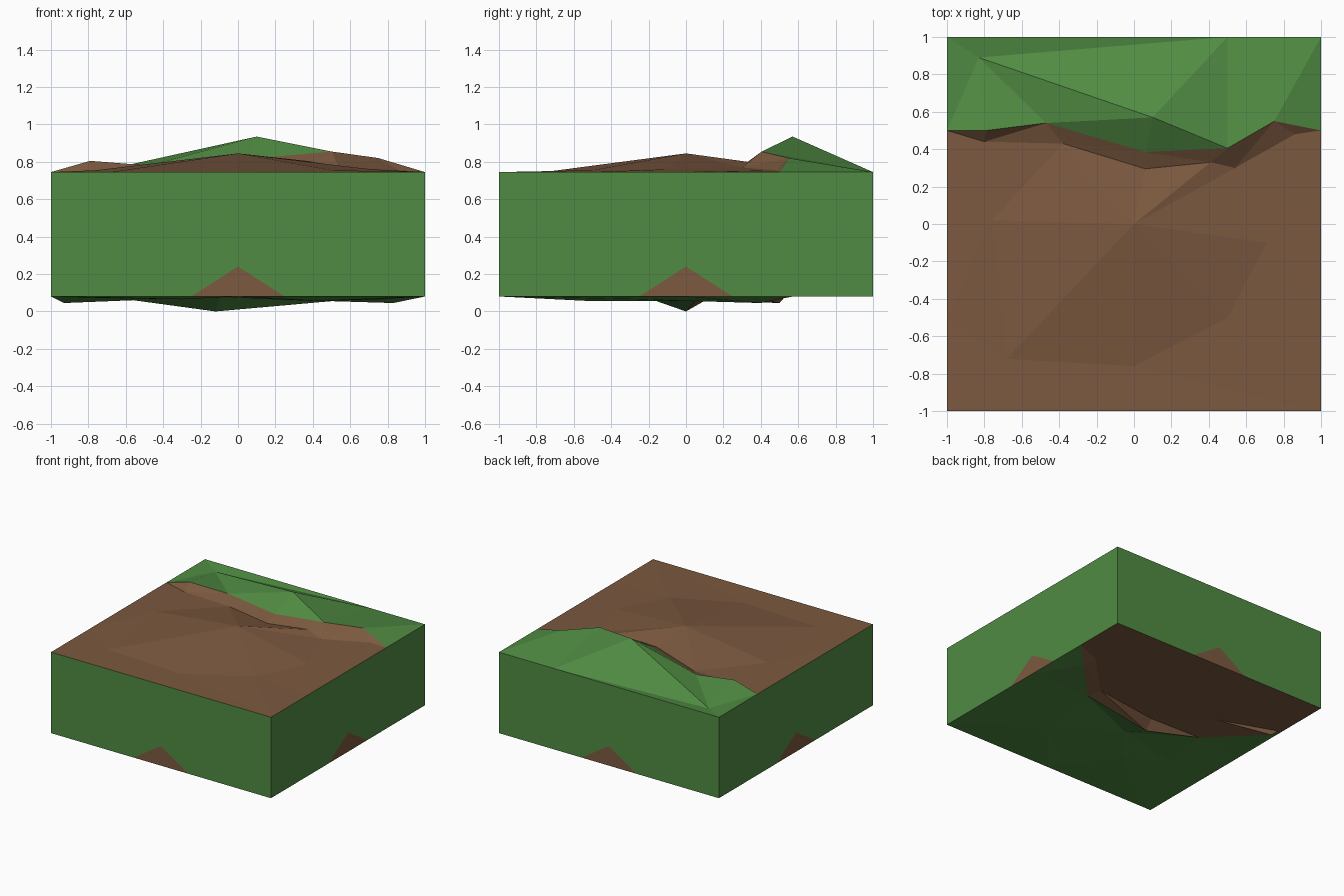
import bpy
from math import pi
from mathutils import Vector, Matrix
from mathutils.geometry import delaunay_2d_cdt

if "Cube" in bpy.data.objects:
    bpy.data.objects.remove(bpy.data.objects["Cube"])

TOP, BASE = 0.745, 0.08


def material(name, rgb):
    m = bpy.data.materials.new(name)
    m.diffuse_color = (*rgb, 1)
    m.use_nodes = True
    m.node_tree.nodes["Principled BSDF"].inputs["Base Color"].default_value = m.diffuse_color
    return m


GRASS = material("grass", (0.08, 0.26, 0.055))
EARTH = material("earth", (0.20, 0.10, 0.05))


def make(name, verts, faces, mats):
    me = bpy.data.meshes.new(name)
    me.from_pydata(verts, [], faces)
    me.materials.append(GRASS)
    me.materials.append(EARTH)
    for p, i in zip(me.polygons, mats):
        p.material_index = i
    me.update()
    ob = bpy.data.objects.new(name, me)
    bpy.context.collection.objects.link(ob)
    return ob


def line_y(line, x):
    for a, b in zip(line, line[1:]):
        if a[0] <= x <= b[0]:
            return a[1] + (b[1] - a[1]) * (x - a[0]) / (b[0] - a[0])
    return line[-1][1]


def terrain(name, ridge, foot, others, links, up):
    # Triangulated relief: crease lines stay as edges, ridge splits earth from grass
    pts = ridge + foot + others
    r, f = len(ridge), len(foot)
    edges = [(i, i + 1) for i in range(r - 1)]
    edges += [(r + i, r + i + 1) for i in range(f - 1)]
    edges += [(pts.index(a), pts.index(b)) for a, b in links]
    vs, _, fs, orig, _, _ = delaunay_2d_cdt(
        [Vector(p[:2]) for p in pts], edges, [], 0, 1e-5)
    verts = [(v.x, v.y, pts[o[0]][2] if o else (TOP if up else BASE))
             for v, o in zip(vs, orig)]
    faces, mats = [], []
    for t in fs:
        a, b, c = (vs[i] for i in t)
        area = (b - a).cross(c - a)
        if abs(area) < 1e-6:
            continue
        faces.append(list(t) if (area > 0) == up else list(t)[::-1])
        mid = (a + b + c) / 3
        south = mid.y < line_y(ridge, mid.x)
        mats.append(int(south == up))
    return make(name, verts, faces, mats)


def corners(z):
    return [(x, y, z) for x in (-1, 1) for y in (-1, 1)]


# Top: grassy hill behind a low earth bank, with a shallow mound in front
ridge = [(-1, .5, TOP), (-.79, .5, .805), (-.47, .54, .78), (.06, .385, .815),
         (.5, .405, .855), (.75, .55, .82), (1, .5, TOP)]
foot = [(-.8, .44, .745), (-.38, .43, .74), (.06, .295, .77), (.41, .33, .80),
        (.54, .30, .77), (.86, .48, .755), (1, .41, TOP)]
peak, dip = (.1, .57, .935), (-.83, .89, .73)
mound = (0, 0, .845)
skirt = [(-.76, .02, .755), (-.68, -.72, .745), (0, -.76, .745),
         (.5, -.5, .755), (.71, -.1, .76)]
rim = [(-.5, 1, TOP), (.5, 1, TOP), (-1, -.5, TOP), (1, -.5, TOP), (1, 0, TOP)]
links = [(mound, s) for s in skirt] + list(zip(skirt, skirt[1:]))
links += [(mound, foot[i]) for i in (1, 2, 3, 4)]
links += [(peak, p) for p in (dip, ridge[2], ridge[3], ridge[4], rim[1])]
links += [(dip, p) for p in (ridge[0], ridge[2], rim[0], rim[1])]
links += [(rim[1], ridge[4]), (ridge[0], foot[0])]
terrain("top_terrain", ridge, foot, [peak, dip, mound] + skirt + rim + corners(TOP),
        links, True)

# Underside: grassy bumps at the front, earth bank and flat floor at the back
ridge = [(-1, .5, BASE), (-.93, .5, .045), (-.56, .1, .06), (-.12, 0, 0),
         (.5, .05, .055), (.83, .4, .045), (1, .57, BASE)]
foot = [(-.97, .53, BASE), (-.5, .36, BASE), (-.12, .06, BASE),
        (.45, .14, BASE), (.78, .48, BASE)]
bumps = [(.43, -.5, .055), (-.3, -.5, .065), (-.65, -.35, .07), (.75, -.25, .065),
         (-.1, -.22, .077), (0, -.85, .08)]
rim = [(-1, 0, BASE), (1, 0, BASE), (0, -1, BASE), (0, 1, BASE)]
terrain("underside_terrain", ridge, foot, bumps + rim + corners(BASE),
        [(ridge[3], bumps[4])], False)

# Four side walls, each with a flush earth triangle at the bottom centre
profile = [(-1, BASE), (-.25, BASE), (0, .24), (.25, BASE), (1, BASE), (1, TOP), (-1, TOP)]
verts, faces, mats = [], [], []
for k in range(4):
    turn = Matrix.Rotation(k * pi / 2, 3, 'Z')
    n = len(verts)
    verts += [turn @ Vector((x, -1, z)) for x, z in profile]
    faces += [(n, n + 1, n + 2, n + 6), (n + 2, n + 5, n + 6),
              (n + 2, n + 3, n + 4, n + 5), (n + 1, n + 3, n + 2)]
    mats += [0, 0, 0, 1]
make("side_walls", verts, faces, mats)
